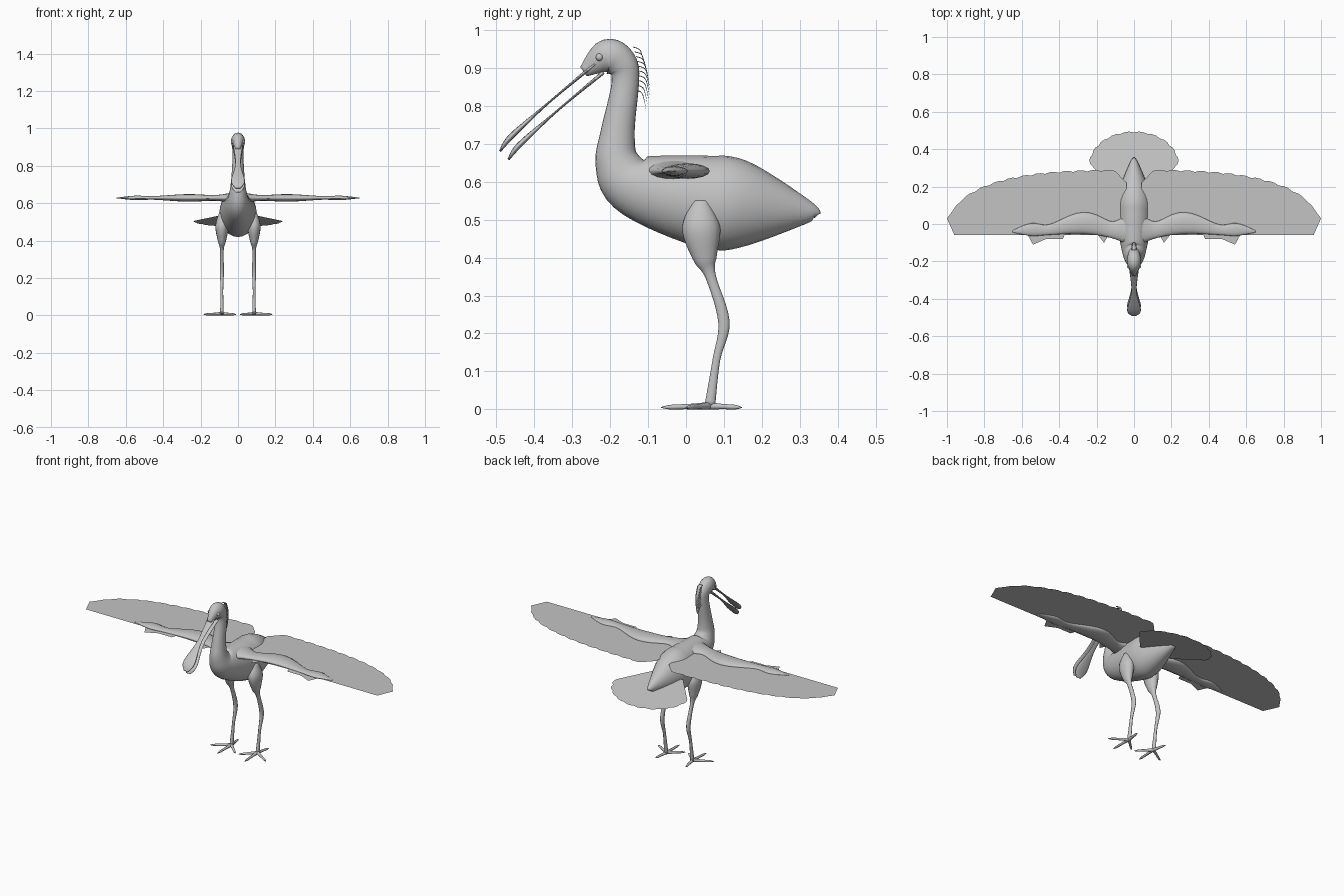
import bpy, bmesh, math
from mathutils import Vector

if "Cube" in bpy.data.objects:
    bpy.data.objects.remove(bpy.data.objects["Cube"], do_unlink=True)

shade = (*[0.55] * 3, 1)
grey = bpy.data.materials.new("plain grey")
grey.use_nodes = True
grey.diffuse_color = shade
grey.node_tree.nodes["Principled BSDF"].inputs["Base Color"].default_value = shade

ACROSS, ALONG, UP = Vector((1, 0, 0)), Vector((0, 1, 0)), Vector((0, 0, 1))
WING_HEIGHT = 0.628


def finish(name, bm, smooth=True):
    mesh = bpy.data.meshes.new(name)
    for face in bm.faces:
        face.smooth = smooth
    bm.to_mesh(mesh)
    bm.free()
    mesh.materials.append(grey)
    obj = bpy.data.objects.new(name, mesh)
    bpy.context.collection.objects.link(obj)
    return obj


def spline(stations, steps):
    """Smooth curve passing through every station."""
    points = [Vector(s) for s in stations]
    points = [points[0], *points, points[-1]]
    curve = []
    for before, start, end, after in zip(points, points[1:], points[2:], points[3:]):
        leave, arrive = (end - before) / 2, (after - start) / 2
        for k in range(steps):
            t = k / steps
            ease = t * t * (3 - 2 * t)
            curve.append(start.lerp(end, ease) + leave * t * (1 - t) ** 2
                         - arrive * t * t * (1 - t))
    return curve + [points[-1]]


def loft(name, stations, ref=ACROSS, wide=1, deep=1, mirror=1, sides=16, steps=6):
    """Skin ellipses along stations (x, y, z, radius); wide is measured along ref."""
    curve = spline(stations, steps)
    bm = bmesh.new()
    rings = []
    for i, station in enumerate(curve):
        ahead = curve[min(i + 1, len(curve) - 1)].xyz
        tangent = (ahead - curve[max(i - 1, 0)].xyz).normalized()
        a = (ref - tangent * ref.dot(tangent)).normalized() * station.w * wide
        b = tangent.cross(a.normalized()) * station.w * deep
        ring = []
        for k in range(sides):
            angle = math.tau * k / sides
            p = station.xyz + a * math.cos(angle) + b * math.sin(angle)
            ring.append(bm.verts.new((p.x * mirror, p.y, p.z)))
        rings.append(ring)
    for ring, following in zip(rings, rings[1:]):
        for k in range(sides):
            bm.faces.new((ring[k - 1], ring[k], following[k], following[k - 1]))
    bm.faces.new(rings[0])
    bm.faces.new(rings[-1])
    bmesh.ops.recalc_face_normals(bm, faces=bm.faces)
    return finish(name, bm)


def plate(name, outline, height, mirror=1):
    """Feather sheet facing up; height gives z from y."""
    bm = bmesh.new()
    face = bm.faces.new([bm.verts.new((x * mirror, y, height(y))) for x, y in outline])
    face.normal_update()
    if face.normal.z < 0:
        face.normal_flip()
    bmesh.ops.triangulate(bm, faces=[face])
    return finish(name, bm, smooth=False)


def notch(i, depth):
    """Feather tips: every third outline point is drawn in."""
    return depth if i % 3 == 0 else 0


# Body, neck and head in one skin, from rump to bill base
spine = [(.345, .51, .008), (.32, .52, .032), (.15, .54, .115), (.04, .55, .12),
         (-.13, .59, .085), (-.18, .65, .06), (-.18, .73, .045), (-.16, .86, .036),
         (-.17, .91, .042), (-.21, .93, .045), (-.27, .89, .015)]
loft("body", [(0, *s) for s in spine], wide=.8, sides=24)

# Spoon-shaped bill, the lower half held open
spoon = [(-.24, .91, .026), (-.36, .81, .014), (-.46, .72, .037), (-.49, .68, .014)]
for name, gap in (("upper_bill", 0), ("lower_bill", .022)):
    loft(name, [(0, y + gap, z - gap, r) for y, z, r in spoon], deep=.2)

# Crest of thin drooping feathers behind the head
for i in range(10):
    t = i / 10
    root = Vector((0, -.14 + .014 * math.sin(math.pi * t), .955 - t / 8))
    blade = [(root, .012), (root + Vector((0, .02, -.01)), .012),
             (root + Vector((0, .03, -.05)), .002)]
    loft(f"crest_feather_{i + 1}", [(*p, r) for p, r in blade], deep=.1, sides=6)

# Tail fan, sloping down to the rear
fan = [(-.1, .17)]
for i in range(31):
    angle = math.pi * (1 - i / 30)
    reach = 1 - notch(i, .03)
    fan.append((.24 * reach * math.cos(angle), .32 + .175 * reach * math.sin(angle)))
fan.append((.1, .17))
plate("tail_fan", fan, lambda y: .565 - .185 * y)

for side, mirror in (("left", 1), ("right", -1)):
    # Eye
    bm = bmesh.new()
    bmesh.ops.create_uvsphere(bm, u_segments=16, v_segments=10, radius=.01)
    eye = finish(side + "_eye", bm)
    eye.location = (.028 * mirror, -.228, .928)

    # Flight feathers: broad inner wing rounding off to the tip
    edge = [(.04, -.06), (.04, .22)]
    for i in range(36):
        x = .1 + i / 40
        sweep = (1 - x ** 3) ** .4
        edge.append((x, .35 * sweep - .06 - notch(i, .007)))
    edge += [(1, .03), (.96, -.06)]
    plate(side + "_flight_feathers", edge, lambda y: WING_HEIGHT, mirror)

    # Small feathers poking out along the leading edge
    outer = [(.35, 0), (.38, -.08), (.47, -.08), (.54, -.11), (.6, 0)]
    inner = [(.1, 0), (.16, -.1), (.24, 0)]
    for name, outline in (("outer_covert", outer), ("inner_covert", inner)):
        plate(f"{side}_{name}", outline, lambda y: WING_HEIGHT + y / 20, mirror)

    # Fleshy wing arm: shoulder, elbow, wrist and hand
    arm = [(.02, -.03, .09), (.12, -.03, .044), (.27, .005, .058), (.45, -.03, .028),
           (.55, -.03, .034), (.65, -.04, .005)]
    loft(side + "_wing_arm", [(x, y, WING_HEIGHT, r) for x, y, r in arm],
         ref=ALONG, deep=.35, mirror=mirror)

    # Leg: thigh, shin, ankle joint and foot base
    leg = [(.04, .55, .02), (.04, .48, .05), (.05, .4, .032), (.065, .35, .014),
           (.1, .23, .015), (.08, .13, .01), (.063, .01, .014)]
    loft(side + "_leg", [(.086, *s) for s in leg], wide=.7, mirror=mirror)

    # Toes tapering to claws
    ankle = Vector((.086, .06, .009))
    toes = {"middle": (.09, -.066), "outer": (.185, 0),
            "inner": (.01, -.01), "back": (.1, .147)}
    for toe, (x, y) in toes.items():
        claw = Vector((x, y, .005))
        taper = [(0, .01), (.4, .007), (.8, .006), (1, .001)]
        loft(f"{side}_{toe}_toe", [(*ankle.lerp(claw, t), r) for t, r in taper],
             ref=UP, mirror=mirror, sides=8)
